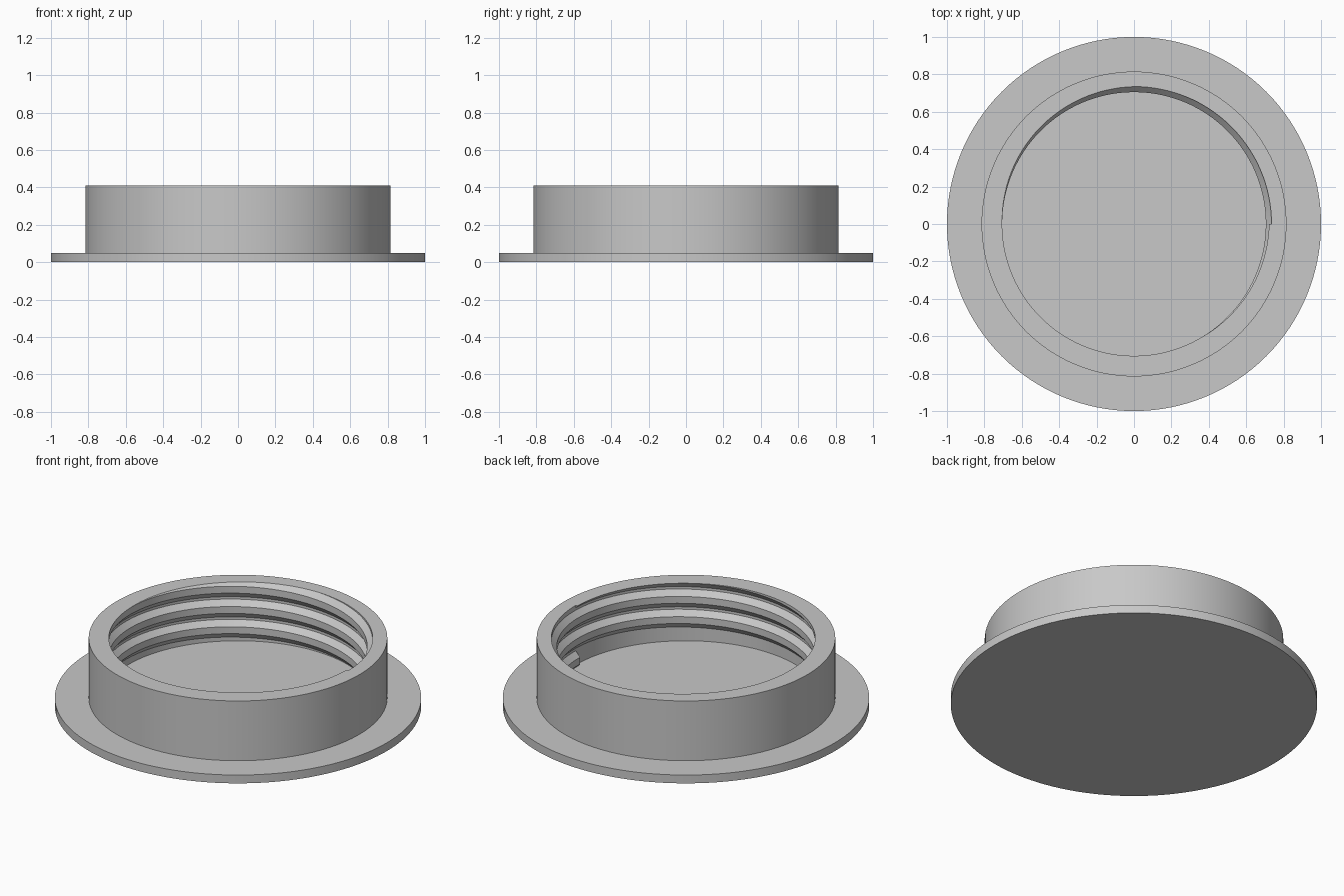
import bpy, bmesh, math
from mathutils import Vector

SEGMENTS = 128
TOP, FLOOR = 0.41, 0.05
BORE, CREST = 0.735, 0.705
PITCH, TURNS = 0.122, 3

cube = bpy.data.objects.get("Cube")
if cube:
    bpy.data.objects.remove(cube, do_unlink=True)

grey = bpy.data.materials.new("plain grey")
grey.use_nodes = True
colour = (0.58, 0.58, 0.58, 1)
grey.diffuse_color = colour
grey.node_tree.nodes["Principled BSDF"].inputs["Base Color"].default_value = colour


def finish(bm, name):
    bmesh.ops.recalc_face_normals(bm, faces=bm.faces)
    mesh = bpy.data.meshes.new(name)
    bm.to_mesh(mesh)
    bm.free()
    mesh.materials.append(grey)
    obj = bpy.data.objects.new(name, mesh)
    bpy.context.collection.objects.link(obj)
    bpy.ops.object.select_all(action="DESELECT")
    obj.select_set(True)
    bpy.context.view_layer.objects.active = obj
    bpy.ops.object.shade_smooth_by_angle(angle=math.radians(20))
    return obj


# Cap body: flange, collar and plain bore turned from one profile
bm = bmesh.new()
profile = [(0, 0), (1, 0), (1, FLOOR), (0.815, FLOOR), (0.815, TOP),
           (BORE, TOP), (BORE, FLOOR), (0, FLOOR)]
points = [bm.verts.new((r, 0, z)) for r, z in profile]
edges = [bm.edges.new(pair) for pair in zip(points, points[1:])]
bmesh.ops.spin(bm, geom=points + edges, cent=(0, 0, 0), axis=(0, 0, 1),
               angle=math.tau, steps=SEGMENTS, use_duplicate=False)
bmesh.ops.remove_doubles(bm, verts=bm.verts, dist=0.0001)
finish(bm, "cap_body")

# Internal thread: trapezoid ridge swept up a helix
bm = bmesh.new()
start = 0.029
ridge = [(BORE, 0), (CREST, 0.035), (CREST, 0.076), (BORE, 0.107)]
sections = []
for i in range(SEGMENTS * TURNS + 1):
    angle = math.tau * i / SEGMENTS
    lift = start + PITCH * i / SEGMENTS
    sections.append([bm.verts.new((r * math.cos(angle), r * math.sin(angle), z + lift))
                     for r, z in ridge])
for a, b in zip(sections, sections[1:]):
    for j in range(len(ridge)):
        k = (j + 1) % len(ridge)
        bm.faces.new((a[j], a[k], b[k], b[j]))
bm.faces.new(sections[0])
bm.faces.new(sections[-1])

# Trim the ridge level with the rim and with the floor
for height, direction in ((TOP, 1), (FLOOR, -1)):
    cut = bmesh.ops.bisect_plane(
        bm, geom=bm.verts[:] + bm.edges[:] + bm.faces[:], dist=0.00001,
        plane_co=Vector((0, 0, height)), plane_no=Vector((0, 0, direction)),
        clear_outer=True)
    rim = [e for e in cut["geom_cut"] if isinstance(e, bmesh.types.BMEdge)]
    bmesh.ops.holes_fill(bm, edges=[e for e in rim if e.is_boundary], sides=0)
finish(bm, "inner_thread")
